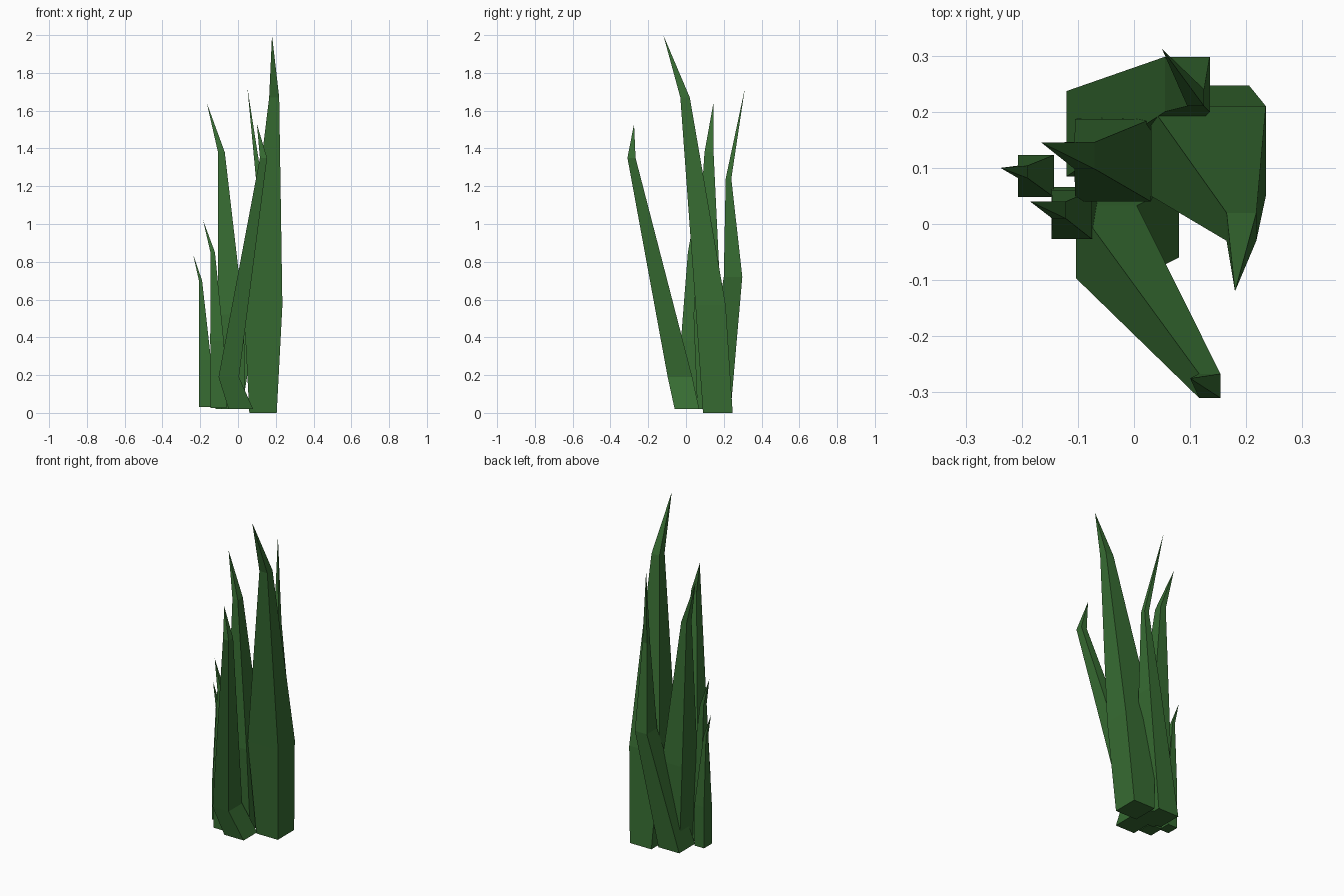
import bpy
import bmesh

cube = bpy.data.objects.get("Cube")
if cube:
    bpy.data.objects.remove(cube, do_unlink=True)

# One flat leaf green
green = bpy.data.materials.new("leaf_green")
green.use_nodes = True
color = (0.038, 0.15, 0.032, 1)
green.diffuse_color = color
bsdf = green.node_tree.nodes["Principled BSDF"]
bsdf.inputs["Base Color"].default_value = color
bsdf.inputs["Roughness"].default_value = 0.9


def blade(name, sections, tip):
    """Four-sided blade: rectangles (x0, x1, y0, y1, z) from the base up, then a point."""
    bm = bmesh.new()
    rings = []
    for x0, x1, y0, y1, z in sections:
        corners = ((x0, y0), (x1, y0), (x1, y1), (x0, y1))
        rings.append([bm.verts.new((x, y, z)) for x, y in corners])
    bm.faces.new(rings[0][::-1])
    for low, high in zip(rings, rings[1:]):
        for i in range(4):
            j = (i + 1) % 4
            bm.faces.new((low[i], low[j], high[j], high[i]))
    point = bm.verts.new(tip)
    for i in range(4):
        bm.faces.new((rings[-1][i], rings[-1][(i + 1) % 4], point))
    bmesh.ops.recalc_face_normals(bm, faces=bm.faces)
    mesh = bpy.data.meshes.new(name)
    bm.to_mesh(mesh)
    bm.free()
    mesh.materials.append(green)
    obj = bpy.data.objects.new(name, mesh)
    bpy.context.collection.objects.link(obj)


# Tallest blade, curling forward
blade("tall_blade", [(0.06, 0.205, 0.09, 0.247, 0.0),
                     (0.03, 0.235, 0.05, 0.21, 0.57),
                     (0.165, 0.218, -0.03, 0.02, 1.67)], (0.18, -0.12, 2.0))

# Blade leaning out to the front
blade("front_blade", [(-0.05, 0.08, -0.06, 0.07, 0.02),
                      (-0.103, 0.005, -0.097, 0.033, 0.19),
                      (0.116, 0.154, -0.31, -0.267, 1.35)], (0.1, -0.275, 1.53))

# Central blade, its point turned to the right
blade("middle_blade", [(-0.09, 0.04, 0.06, 0.19, 0.02),
                       (-0.105, 0.03, 0.04, 0.187, 0.52),
                       (-0.106, -0.07, 0.098, 0.146, 1.38)], (-0.165, 0.145, 1.64))

# Back blade, leaning across the clump
blade("back_blade", [(-0.12, 0.02, 0.085, 0.237, 0.02),
                     (0.055, 0.135, 0.2, 0.298, 0.72),
                     (0.095, 0.125, 0.21, 0.24, 1.24)], (0.05, 0.312, 1.72))

# Two short blades on the right
blade("short_blade", [(-0.145, -0.06, -0.027, 0.066, 0.025),
                      (-0.147, -0.075, -0.027, 0.06, 0.38),
                      (-0.146, -0.122, 0.01, 0.04, 0.85)], (-0.185, 0.04, 1.02))
blade("shortest_blade", [(-0.207, -0.143, 0.048, 0.123, 0.03),
                         (-0.207, -0.143, 0.048, 0.123, 0.28),
                         (-0.207, -0.19, 0.082, 0.104, 0.7)], (-0.238, 0.1, 0.84))
